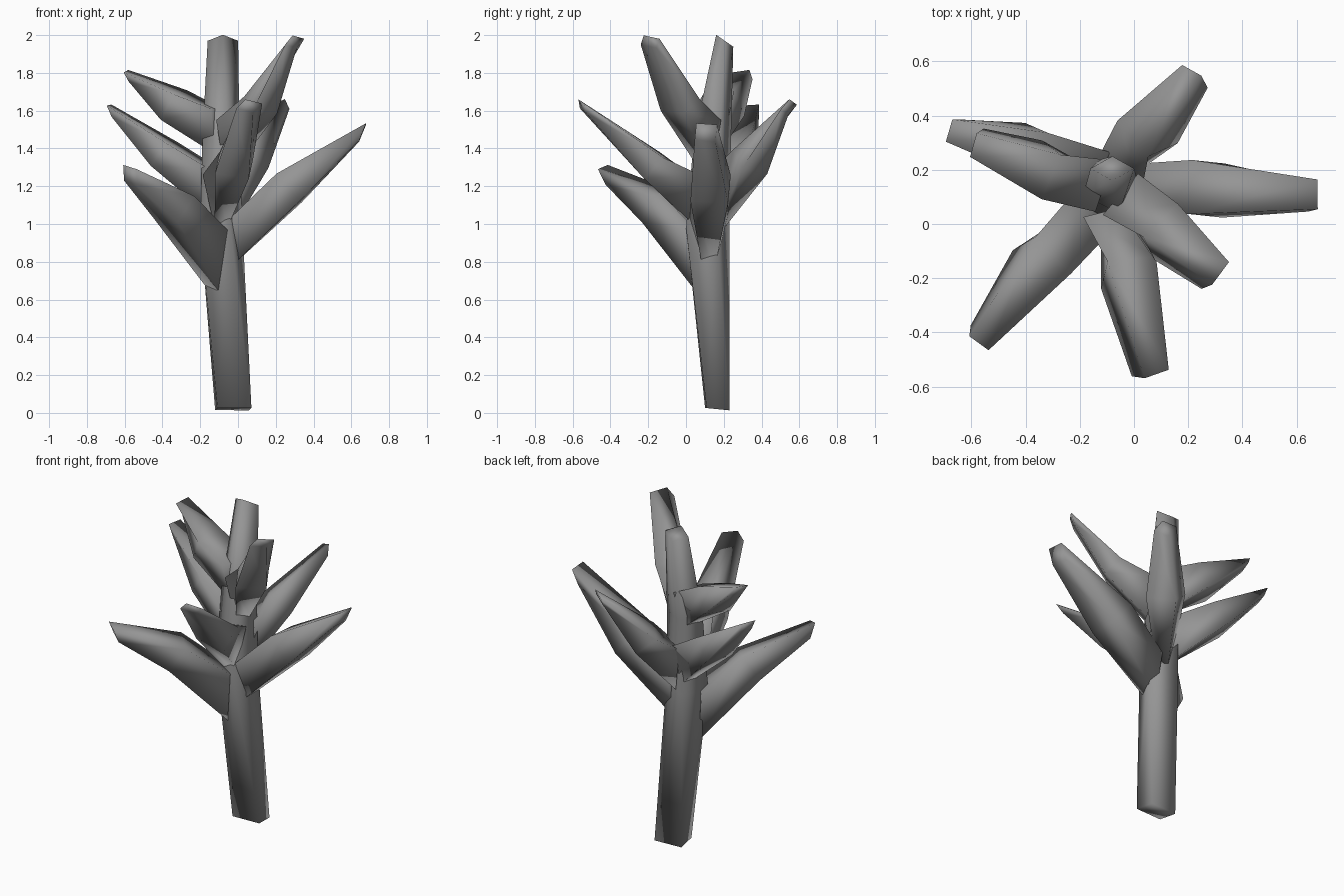
import bpy, bmesh
from math import radians, cos, sin
from mathutils import Vector

if "Cube" in bpy.data.objects:
    bpy.data.objects.remove(bpy.data.objects["Cube"])

X, Y, UP = Vector((1, 0, 0)), Vector((0, 1, 0)), Vector((0, 0, 1))

# Dark grey bark
bark = bpy.data.materials.new("dark_grey")
bark.diffuse_color = (0.3, 0.3, 0.3, 1)
bark.use_nodes = True
bark.node_tree.nodes["Principled BSDF"].inputs["Base Color"].default_value = bark.diffuse_color


def section(centre, side, up, half_w, half_h, roll=0, taper=1.0):
    """Four corners, rolled then stretched; taper narrows the lower pair."""
    c, s = cos(radians(roll)), sin(radians(roll))
    return [Vector(centre) + side * (half_w * (u * c - v * s) * (taper if v < 0 else 1))
            + up * (half_h * (u * s + v * c))
            for u, v in ((-1, -1), (1, -1), (1, 1), (-1, 1))]


def loft(name, rings):
    """Skin the sections, cap both ends and shade smooth."""
    bm = bmesh.new()
    loops = [[bm.verts.new(p) for p in r] for r in rings]
    for lo, hi in zip(loops, loops[1:]):
        for i in range(4):
            j = (i + 1) % 4
            bm.faces.new((lo[i], lo[j], hi[j], hi[i]))
    bm.faces.new(loops[0][::-1])
    bm.faces.new(loops[-1])
    bmesh.ops.recalc_face_normals(bm, faces=bm.faces)
    mesh = bpy.data.meshes.new(name)
    bm.to_mesh(mesh)
    bm.free()
    mesh.shade_smooth()
    mesh.materials.append(bark)
    bpy.context.collection.objects.link(bpy.data.objects.new(name, mesh))


# Trunk: gently leaning and twisting four-sided stem, top cut on a slant
slant = Vector((0, 1, -0.7))
loft("trunk", [section(*s) for s in (
    ((-0.025, 0.165, 0.02), X, Y + UP * -0.1, 0.09, 0.06, 4),
    ((-0.088, 0.115, 0.98), X, Y, 0.086, 0.088, -22),
    ((-0.09, 0.14, 1.45), X, Y, 0.074, 0.074, -25),
    ((-0.08, 0.205, 1.97), X, slant, 0.057, 0.032, -45))])

# Branches: root, root half height | middle, half width, half height |
# tip, half width, half height | roll
branches = {
    "right_branch": ((-0.03, 0.12, 0.91), 0.13, (0.27, 0.13, 1.19), 0.1, 0.095,
                     (0.66, 0.105, 1.485), 0.055, 0.045, 5),
    "front_left_branch": ((-0.13, 0.07, 0.81), 0.16, (-0.34, -0.14, 1.09), 0.095, 0.085,
                          (-0.57, -0.42, 1.26), 0.045, 0.043, 15),
    "front_branch": ((-0.09, 0.05, 1.12), 0.14, (-0.02, -0.18, 1.31), 0.092, 0.075,
                     (0.06, -0.55, 1.625), 0.052, 0.026, 25),
    "back_right_branch": ((-0.05, 0.19, 1.13), 0.14, (0.05, 0.34, 1.33), 0.09, 0.075,
                          (0.225, 0.545, 1.62), 0.046, 0.03, 30),
    "left_lower_branch": ((-0.12, 0.17, 1.16), 0.13, (-0.39, 0.27, 1.37), 0.09, 0.075,
                          (-0.67, 0.345, 1.6), 0.043, 0.03, 5),
    "left_upper_branch": ((-0.11, 0.14, 1.49), 0.12, (-0.34, 0.2, 1.63), 0.09, 0.08,
                          (-0.58, 0.3, 1.785), 0.047, 0.025, 15),
    "upper_front_right_branch": ((-0.05, 0.11, 1.41), 0.14, (0.12, -0.03, 1.63), 0.09, 0.06,
                                 (0.3, -0.19, 1.965), 0.055, 0.026, 20),
}
for name, (root, rh, mid, mw, mh, tip, tw, th, roll) in branches.items():
    root, mid, tip = Vector(root), Vector(mid), Vector(tip)
    way = (tip - root).normalized()
    side = way.cross(UP).normalized()
    out = UP.cross(side)
    loft(name, [
        section(root, side, UP, 0.1, rh, 0, 0.35),
        section(mid, side, side.cross(way), mw, mh, roll * 0.6),
        section(tip, side, UP + out * 0.4, tw, th, roll),
    ])
